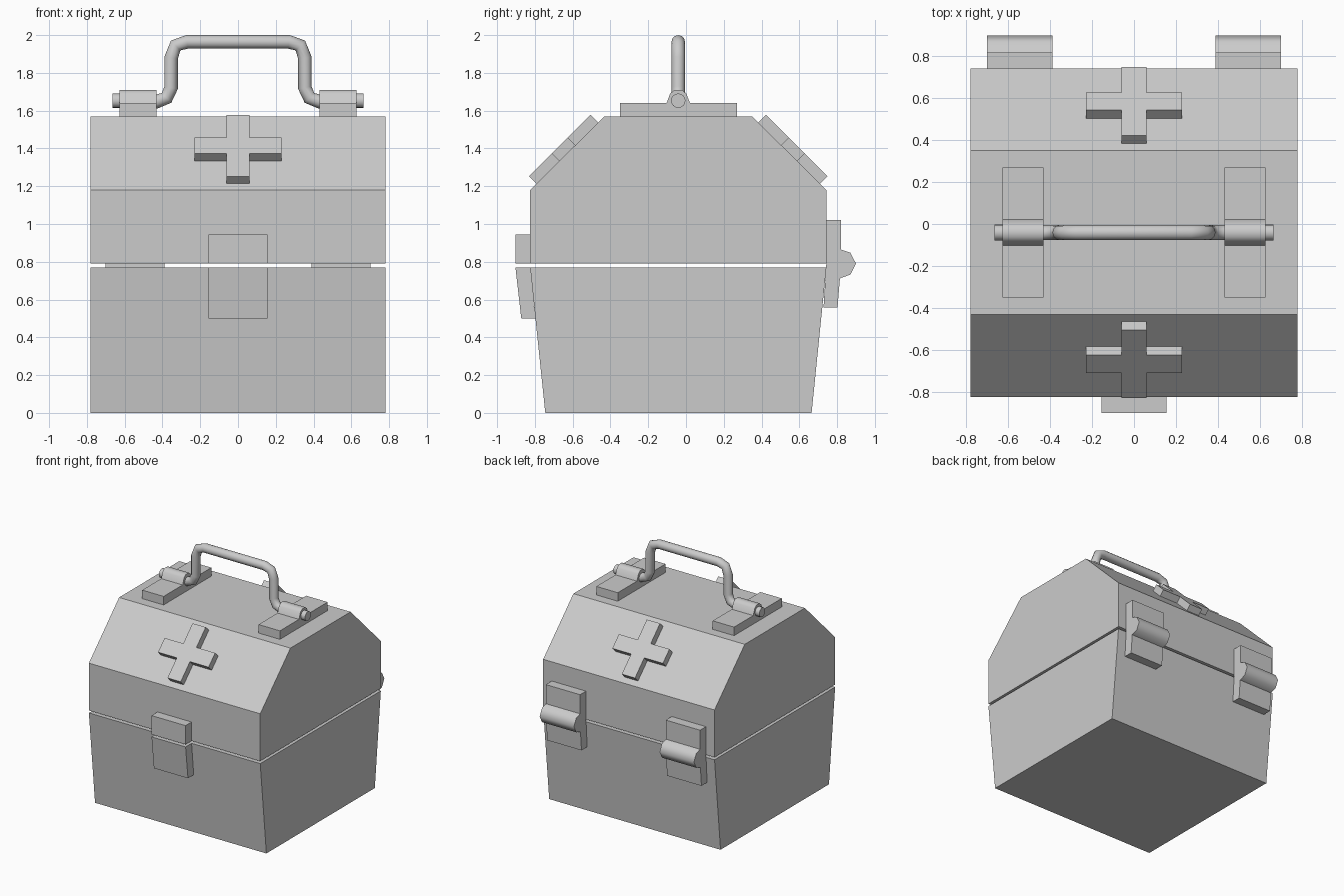
import bpy, bmesh, math
from mathutils import Vector

if "Cube" in bpy.data.objects:
    bpy.data.objects.remove(bpy.data.objects["Cube"])

MID = -0.041  # y of the box's own centre plane


def smooth(obj, degrees):
    bpy.ops.object.select_all(action='DESELECT')
    obj.select_set(True)
    bpy.context.view_layer.objects.active = obj
    bpy.ops.object.shade_smooth_by_angle(angle=math.radians(degrees))


def prism(name, pts, origin, u, v, sweep):
    """Polygon pts in the plane (u, v) at origin, extruded by the sweep vector."""
    origin, u, v, sweep = map(Vector, (origin, u, v, sweep))
    bm = bmesh.new()
    face = bm.faces.new([bm.verts.new(origin + u * a + v * b) for a, b in pts])
    ext = bmesh.ops.extrude_face_region(bm, geom=[face], use_keep_orig=True)
    verts = [g for g in ext['geom'] if isinstance(g, bmesh.types.BMVert)]
    bmesh.ops.translate(bm, verts=verts, vec=sweep)
    bmesh.ops.recalc_face_normals(bm, faces=bm.faces)
    mesh = bpy.data.meshes.new(name)
    bm.to_mesh(mesh)
    bm.free()
    obj = bpy.data.objects.new(name, mesh)
    bpy.context.collection.objects.link(obj)
    return obj


def profile(name, pts, x0, x1):
    """Side profile (y, z) extruded from x0 to x1."""
    return prism(name, pts, (x0, 0, 0), (0, 1, 0), (0, 0, 1), (x1 - x0, 0, 0))


# Tapered box and bevelled lid with a thin gap between them
profile("box", [(-.745, 0), (.665, 0), (.743, .77), (-.825, .77)], -.78, .78)
profile("lid", [(-.825, .79), (.743, .79), (.743, 1.18), (.35, 1.57),
                (-.432, 1.57), (-.825, 1.18)], -.78, .78)

# Two-part front latch
profile("latch_upper", [(-.903, .79), (-.825, .79), (-.825, .945), (-.903, .945)], -.155, .155)
profile("latch_lower", [(-.903, .77), (-.825, .77), (-.797, .5), (-.872, .5)], -.155, .155)

hinge_pts = [(.743, 1.022), (.82, 1.022), (.82, .865), (.87, .848), (.9, .79),
             (.87, .732), (.815, .712), (.802, .557), (.728, .557), (.743, .79)]
knuckle_pts = [(-.062, 1.64), (-.043, 1.69), (-.02, 1.71), (.02, 1.71), (.043, 1.69), (.062, 1.64)]

for side, s in (("left", -1), ("right", 1)):
    # Back hinge with its barrel
    smooth(profile("hinge_" + side, hinge_pts, s * .39, s * .702), 56)
    # Handle mount plate, knuckle and pin
    profile("mount_" + side, [(-.35, 1.57), (.27, 1.57), (.27, 1.64), (-.35, 1.64)],
            s * .432, s * .627)
    smooth(profile("knuckle_" + side, [(y + MID, z) for y, z in knuckle_pts],
                   s * .432, s * .627), 50)
    bpy.ops.mesh.primitive_cylinder_add(vertices=16, radius=.038, depth=.2,
                                        location=(s * .565, MID, 1.653),
                                        rotation=(0, math.pi / 2, 0))
    bpy.context.object.name = "pin_" + side
    smooth(bpy.context.object, 30)

# Raised crosses on the front and back slopes
a, b = .06, .23
cross_pts = [(-a, -b), (a, -b), (a, -a), (b, -a), (b, a), (a, a),
             (a, b), (-a, b), (-a, a), (-b, a), (-b, -a), (-a, -a)]
d = math.sqrt(.5)
for name, s in (("front", -1), ("back", 1)):
    prism("cross_" + name, cross_pts, (0, MID + s * .587, 1.375), (1, 0, 0),
          (0, -s * d, d), (0, s * d * .057, d * .057))

# Carrying handle swept along a bent path
half = [(.5, 1.648), (.43, 1.648), (.378, 1.668), (.354, 1.722),
        (.354, 1.88), (.33, 1.945), (.27, 1.964)]
path = half + [(-x, z) for x, z in reversed(half)]
curve = bpy.data.curves.new("handle", 'CURVE')
curve.dimensions = '3D'
curve.bevel_depth = .036
curve.bevel_resolution = 4
curve.use_fill_caps = True
spline = curve.splines.new('POLY')
spline.points.add(len(path) - 1)
for p, (x, z) in zip(spline.points, path):
    p.co = (x, MID, z, 1)
handle = bpy.data.objects.new("handle", curve)
bpy.context.collection.objects.link(handle)
bpy.ops.object.select_all(action='DESELECT')
handle.select_set(True)
bpy.context.view_layer.objects.active = handle
bpy.ops.object.convert(target='MESH')
smooth(bpy.context.object, 50)
